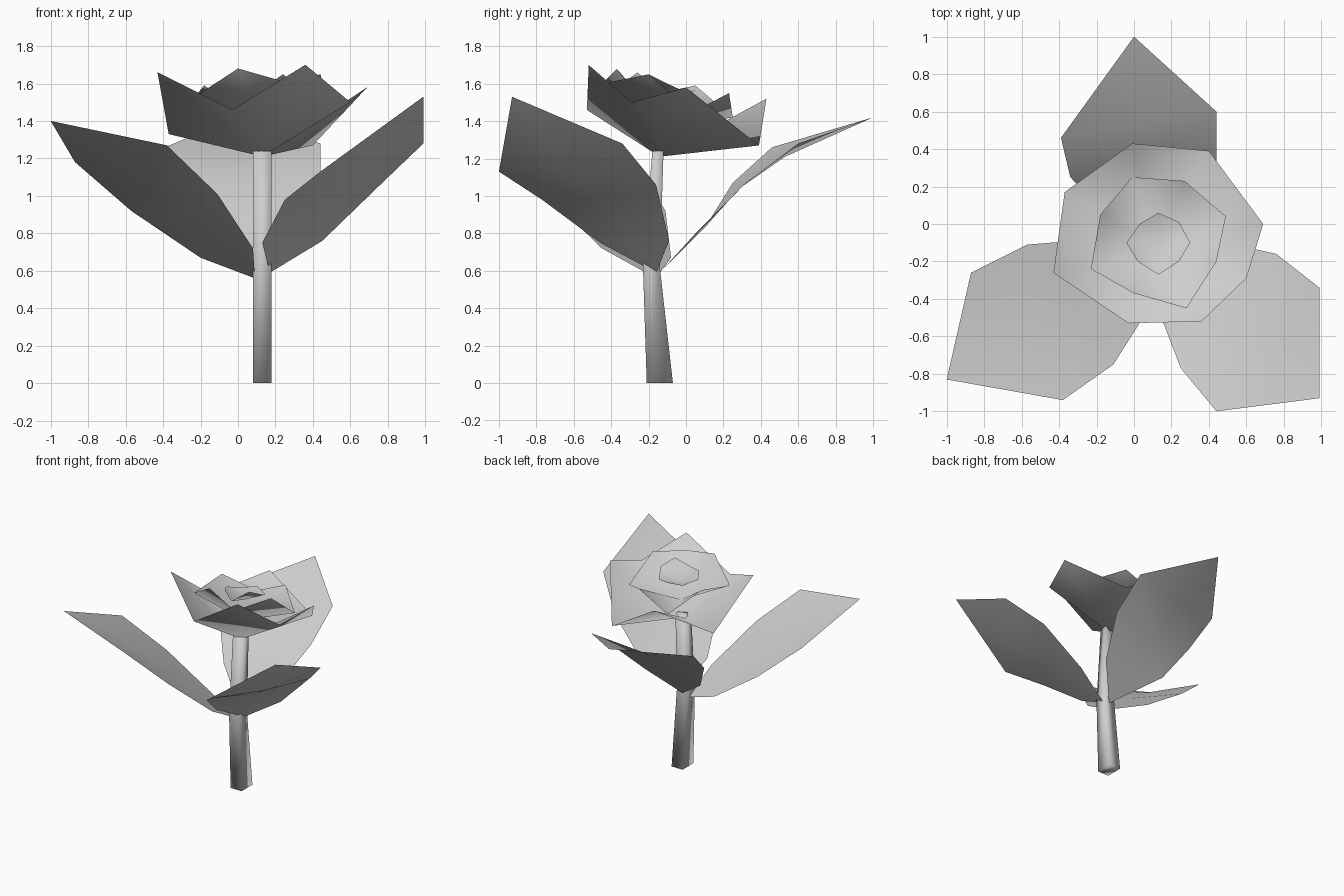
import bpy
import bmesh
from mathutils import Vector

cube = bpy.data.objects.get("Cube")
if cube:
    bpy.data.objects.remove(cube, do_unlink=True)

# One plain grey for the whole flower
grey = bpy.data.materials.new("light_grey")
grey.use_nodes = True
grey.diffuse_color = (0.62, 0.62, 0.62, 1)
grey.node_tree.nodes["Principled BSDF"].inputs["Base Color"].default_value = grey.diffuse_color


def finish(name, bm, sheet=True):
    """Turn a bmesh into a smooth shaded object; open sheets face upward."""
    bm.normal_update()
    if sheet:
        upward = sum(face.normal.z * face.calc_area() for face in bm.faces)
        if upward < 0:
            bmesh.ops.reverse_faces(bm, faces=bm.faces)
    else:
        bmesh.ops.recalc_face_normals(bm, faces=bm.faces)
    for face in bm.faces:
        face.smooth = True
    mesh = bpy.data.meshes.new(name)
    bm.to_mesh(mesh)
    bm.free()
    mesh.materials.append(grey)
    obj = bpy.data.objects.new(name, mesh)
    bpy.context.collection.objects.link(obj)


def leaf(name, base, pairs, tip):
    """A single-sided blade, base to tip, with a midrib that sags toward the tip."""
    bm = bmesh.new()
    rows = [[bm.verts.new(base)] * 3]
    for sag, (left, right) in zip((0, 0.03, 0.06), pairs):
        rib = (Vector(left) + Vector(right)) / 2 - Vector((0, 0, sag))
        rows.append([bm.verts.new(p) for p in (left, rib, right)])
    rows.append([bm.verts.new(tip)] * 3)
    for low, high in zip(rows, rows[1:]):
        for i in range(2):
            corners = (low[i], high[i], high[i + 1], low[i + 1])
            bm.faces.new(list(dict.fromkeys(corners)))
    finish(name, bm)


def petal_cup(name, heart, rim):
    """A ring of petals: zigzag rim joined down to a single heart point."""
    bm = bmesh.new()
    centre = bm.verts.new(heart)
    ring = [bm.verts.new(p) for p in rim]
    for a, b in zip(ring, ring[1:] + ring[:1]):
        bm.faces.new((centre, a, b))
    finish(name, bm)


def stem(name, x, half_width, rings):
    """A bent four-sided post; each ring is height, front y, back y."""
    bm = bmesh.new()
    left, right = x - half_width, x + half_width
    loops = []
    for z, front, back in rings:
        corners = ((left, front), (right, front), (right, back), (left, back))
        loops.append([bm.verts.new((cx, cy, z)) for cx, cy in corners])
    for low, high in zip(loops, loops[1:]):
        for i in range(len(low)):
            bm.faces.new((low[i - 1], low[i], high[i], high[i - 1]))
    bm.faces.new(loops[0])
    bm.faces.new(loops[-1])
    finish(name, bm, sheet=False)


# Stem
stem("stem", 0.13, 0.05, [(0, -0.21, -0.07),
                          (0.62, -0.23, -0.14),
                          (1.24, -0.18, -0.12)])

# Three leaves around the stem
leaf("back_leaf", (0.13, -0.14, 0.59),
     [((-0.2, 0.1, 0.83), (0.33, 0.06, 0.81)),
      ((-0.34, 0.25, 1.07), (0.44, 0.32, 1.07)),
      ((-0.39, 0.46, 1.26), (0.44, 0.6, 1.28))],
     (0, 1, 1.42))
leaf("right_leaf", (0.09, -0.16, 0.56),
     [((-0.2, -0.08, 0.67), (0.08, -0.45, 0.72)),
      ((-0.57, -0.11, 0.92), (-0.11, -0.75, 1.01)),
      ((-0.87, -0.26, 1.18), (-0.38, -0.94, 1.27))],
     (-1, -0.83, 1.4))
leaf("left_leaf", (0.17, -0.16, 0.59),
     [((0.45, -0.09, 0.76), (0.13, -0.46, 0.75)),
      ((0.76, -0.16, 1.06), (0.25, -0.77, 0.98)),
      ((0.99, -0.34, 1.28), (0.44, -1, 1.13))],
     (0.99, -0.93, 1.53))

# Blossom: three nested cups, rims alternating between peak and valley
petal_cup("outer_petals", (0.13, -0.14, 1.21),
          [(-0.43, -0.26, 1.66), (-0.37, 0.17, 1.33),
           (-0.01, 0.43, 1.52), (0.4, 0.39, 1.27),
           (0.69, 0, 1.58), (0.6, -0.29, 1.5),
           (0.36, -0.52, 1.7), (-0.03, -0.53, 1.46)])
petal_cup("middle_petals", (0.13, -0.13, 1.36),
          [(-0.23, -0.24, 1.53), (-0.18, 0.05, 1.59),
           (-0.01, 0.25, 1.42), (0.27, 0.23, 1.55),
           (0.49, 0.04, 1.45), (0.44, -0.2, 1.65),
           (0.28, -0.45, 1.6), (0, -0.37, 1.68)])
petal_cup("inner_petals", (0.13, -0.11, 1.52),
          [(-0.04, -0.1, 1.58), (0.03, 0, 1.55),
           (0.13, 0.06, 1.57), (0.24, 0.01, 1.55),
           (0.3, -0.1, 1.6), (0.24, -0.2, 1.65),
           (0.13, -0.27, 1.57), (0.02, -0.2, 1.6)])
